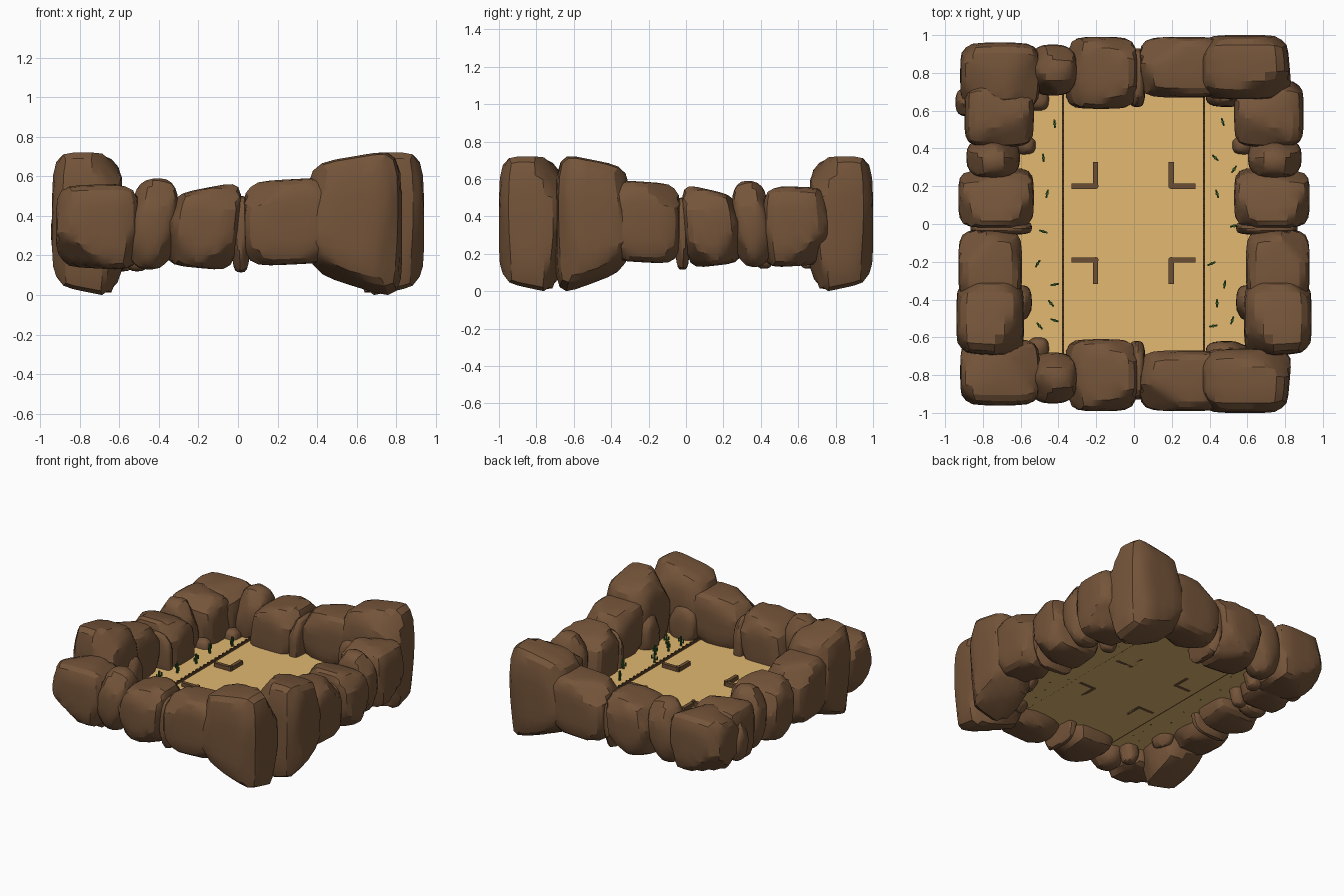
import bpy, bmesh, math, random
from mathutils import Vector, Matrix

if "Cube" in bpy.data.objects:
    bpy.data.objects.remove(bpy.data.objects["Cube"])

random.seed(11)
FLOOR = 0.24


def material(name, rgb):
    m = bpy.data.materials.new(name)
    m.diffuse_color = (*rgb, 1)
    m.use_nodes = True
    m.node_tree.nodes["Principled BSDF"].inputs["Base Color"].default_value = m.diffuse_color
    return m


ROCK = material("rock_brown", (0.178, 0.090, 0.042))
SAND = material("sand", (0.76, 0.48, 0.165))
WOOD = material("wood_brown", (0.15, 0.078, 0.033))
RAIL = material("dark_wood", (0.12, 0.06, 0.025))
GREEN = material("cactus_green", (0.03, 0.11, 0.02))


def finish(bm, name, mat, angle=None):
    me = bpy.data.meshes.new(name)
    bm.to_mesh(me)
    bm.free()
    me.materials.append(mat)
    if angle:
        me.shade_smooth()
        me.set_sharp_from_angle(angle=math.radians(angle))
    ob = bpy.data.objects.new(name, me)
    bpy.context.collection.objects.link(ob)
    return ob


def box(bm, x0, x1, y0, y1, z0, z1):
    mat = Matrix.Translation(((x0 + x1) / 2, (y0 + y1) / 2, (z0 + z1) / 2))
    bmesh.ops.create_cube(bm, size=1, matrix=mat @ Matrix.Diagonal((x1 - x0, y1 - y0, z1 - z0, 1)))


def rod(bm, a, b, r, sides=6):
    a, b = Vector(a), Vector(b)
    d = b - a
    mat = Matrix.Translation((a + b) / 2) @ d.to_track_quat('Z', 'Y').to_matrix().to_4x4()
    bmesh.ops.create_cone(bm, cap_ends=True, segments=sides, radius1=r, radius2=r,
                          depth=d.length, matrix=mat)


def rock(u, w, z, power, lean=0, lift=0, drop=0, outer=0, taper=0, chips=16):
    """Rounded block with chipped facets, fitted to the ranges u, w, z."""
    bm = bmesh.new()
    bmesh.ops.create_cube(bm, size=2)
    bmesh.ops.subdivide_edges(bm, edges=bm.edges[:], cuts=6, use_grid_fill=True)
    for v in bm.verts:
        n = sum(abs(c) ** power for c in v.co) ** (1 / power)
        v.co /= n
    for _ in range(chips):
        n = Vector([random.choice((-1, 1)) * random.uniform(0.15, 1) for _ in range(3)]).normalized()
        d = max(v.co.dot(n) for v in bm.verts) * random.uniform(0.86, 0.95)
        for v in bm.verts:
            over = v.co.dot(n) - d
            if over > 0:
                v.co -= n * over
    for v in bm.verts:
        a, b, c = v.co
        v.co.x += lean * c - taper * max(a, 0) * (1 + b) / 2
        v.co.z *= 1 - (lift if c < 0 else drop) * (1 - a) / 2
        if c < 0:
            v.co.z *= 1 - outer * (1 + b) / 2
    # fit to the requested box
    for i, (lo, hi) in enumerate((u, w, z)):
        vals = [v.co[i] for v in bm.verts]
        m, k = min(vals), (hi - lo) / (max(vals) - min(vals))
        for v in bm.verts:
            v.co[i] = lo + (v.co[i] - m) * k
    return bm


# One wall: u runs along the wall, w is the distance out from the centre
WALL = [
    ("corner_rock", (-0.92, -0.50), (0.61, 0.96), (0.13, 0.56), 5, 0, 0.1, 0.05),
    ("round_rock", (-0.56, -0.30), (0.68, 0.95), (0.13, 0.59), 2.7, 0.14, 0, 0.05),
    ("leaning_rock", (-0.365, 0.015), (0.61, 0.99), (0.13, 0.56), 5, 0.13, 0.15, 0.3),
    ("wedge_rock", (-0.03, 0.06), (0.62, 0.93), (0.115, 0.50), 4, 0, 0, 0),
    ("middle_rock", (0.03, 0.50), (0.67, 0.99), (0.15, 0.59), 5, 0, -0.1, 0.12),
    ("tall_rock", (0.35, 0.83), (0.66, 1.0), (0.0, 0.72), 5.5, 0, 0.40, 0.20, 0.2, 0.12),
    ("inner_lump", (0.38, 0.60), (0.62, 0.74), (0.17, 0.47), 3, 0, 0, 0),
    ("pebble", (-0.57, -0.45), (0.60, 0.72), (0.12, 0.30), 3, 0, 0, 0),
]
# Sides reuse the same wall, turned and shortened: y = -0.834 u - 0.007, x = 1.05 w - 0.11
SIDE = Matrix(((0, 1.05, 0, -0.11), (-0.834, 0, 0, -0.007), (0, 0, 1, 0), (0, 0, 0, 1)))
PLACES = {
    "front": Matrix.Diagonal((1, -1, 1, 1)),
    "back": Matrix.Identity(4),
    "right": SIDE,
    "left": Matrix.Diagonal((-1, 1, 1, 1)) @ SIDE,
}
for name, *spec in WALL:
    base = rock(*spec)
    for place, mat in PLACES.items():
        bm = base.copy()
        bm.transform(mat)
        bmesh.ops.recalc_face_normals(bm, faces=bm.faces[:])
        finish(bm, place + "_" + name, ROCK, 24)
    base.free()

# Extra stone poking out beside the back left corner
finish(rock((-0.945, -0.80), (0.57, 0.72), (0.18, 0.46), 3), "outer_stone", ROCK, 24)

# Sand floor
bm = bmesh.new()
bmesh.ops.create_grid(bm, x_segments=1, y_segments=1, size=1,
                      matrix=Matrix.Translation((0, 0, FLOOR)) @ Matrix.Diagonal((0.68, 0.76, 1, 1)))
finish(bm, "sand_floor", SAND)

# Low fences along both sides
for side, x in (("left", -0.375), ("right", 0.37)):
    bm = bmesh.new()
    box(bm, x - 0.005, x + 0.005, -0.70, 0.70, FLOOR, FLOOR + 0.016)
    for i in range(31):
        y = -0.675 + i * 0.045
        box(bm, x - 0.005, x + 0.005, y - 0.008, y + 0.008, FLOOR, FLOOR + 0.024)
    finish(bm, side + "_fence", RAIL)

# Four L-shaped barriers with a round corner post
for sx in (-1, 1):
    for sy in (-1, 1):
        bm = bmesh.new()
        cx, cy = 0.2 * sx - 0.003, 0.195 * sy + 0.005
        xs = sorted((cx, cx + 0.128 * sx))
        ys = sorted((cy, cy + 0.128 * sy))
        box(bm, *xs, cy - 0.0135, cy + 0.0135, FLOOR, FLOOR + 0.03)
        box(bm, cx - 0.0135, cx + 0.0135, *ys, FLOOR, FLOOR + 0.03)
        rod(bm, (cx, cy, FLOOR), (cx, cy, FLOOR + 0.036), 0.015, 10)
        finish(bm, "corner_barrier", WOOD)

# Small cacti with two raised arms
CACTI = [(-0.42, 0.53), (-0.48, 0.35), (-0.46, 0.16), (-0.48, -0.04), (-0.51, -0.21),
         (-0.42, -0.32), (-0.44, -0.42), (-0.42, -0.51), (-0.50, -0.54),
         (0.47, 0.54), (0.43, 0.35), (0.53, 0.29), (0.44, 0.16), (0.53, -0.01),
         (0.41, -0.21), (0.48, -0.32), (0.44, -0.42), (0.52, -0.51), (0.42, -0.54)]
for x, y in CACTI:
    bm = bmesh.new()
    rod(bm, (0, 0, 0), (0, 0, 0.07), 0.0085, 8)
    for s, h in ((-1, 0.025), (1, 0.034)):
        rod(bm, (0, 0, h), (0.018 * s, 0, h), 0.0055)
        rod(bm, (0.018 * s, 0, h - 0.004), (0.018 * s, 0, h + 0.022), 0.0055)
    bm.transform(Matrix.Translation((x, y, FLOOR)) @ Matrix.Rotation(random.uniform(0, math.pi), 4, 'Z'))
    finish(bm, "cactus", GREEN, 40)
